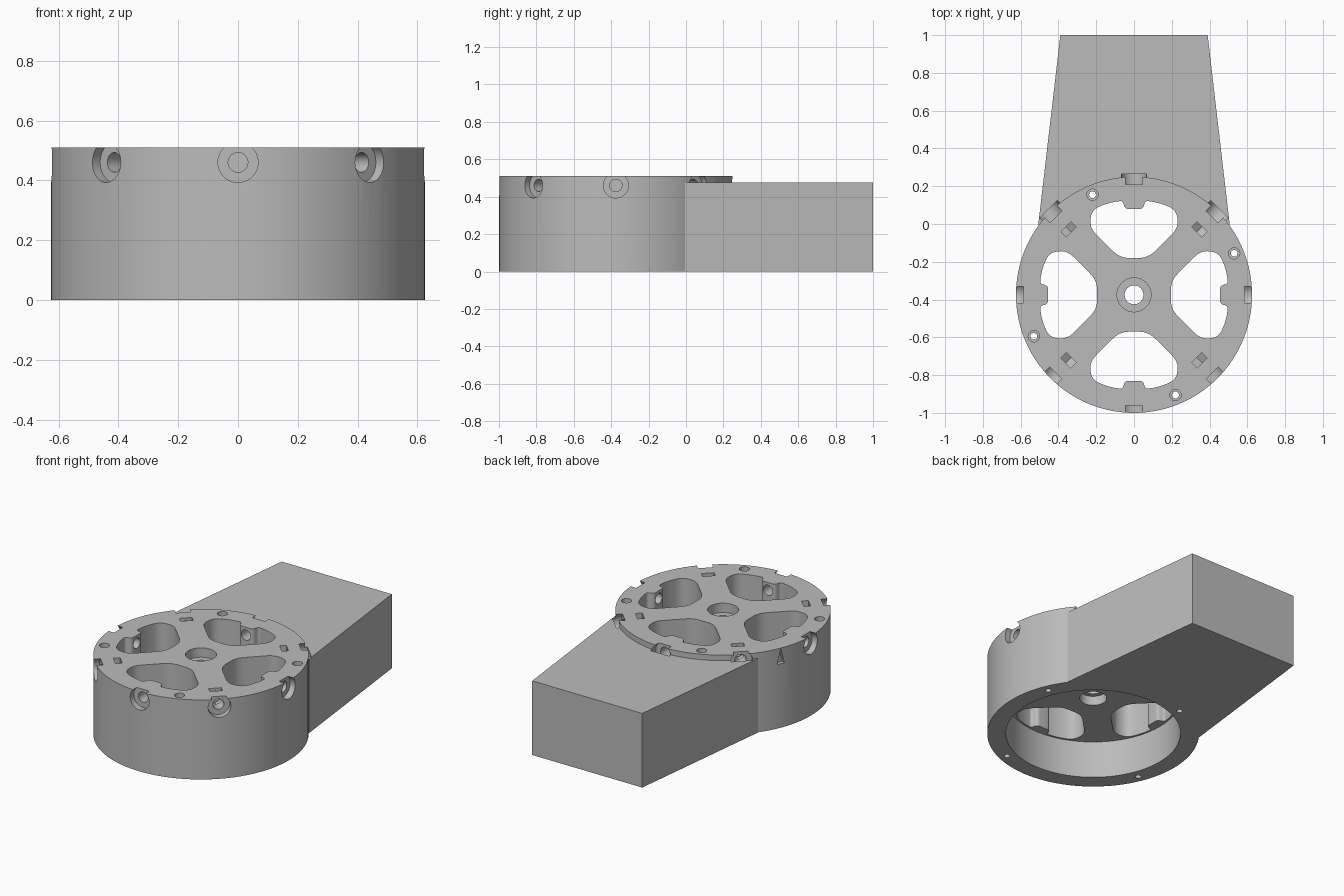
import bpy, bmesh
from math import sin, cos, pi, radians
from mathutils import Matrix, Vector

cube = bpy.data.objects.get("Cube")
if cube:
    bpy.data.objects.remove(cube, do_unlink=True)

HUB = Matrix.Translation((0, -0.375, 0))
R, TOP, WEB, ARM_TOP = 0.625, 0.51, 0.24, 0.475
BOLT_Z = 0.46


def circle(r, n=48):
    return [(r * cos(2 * pi * i / n), r * sin(2 * pi * i / n)) for i in range(n)]


def rounded(corners, steps=6):
    """Round each (x, y, reach) corner of a closed outline."""
    out = []
    for i, (x, y, reach) in enumerate(corners):
        p = Vector((x, y))
        if reach == 0:
            out.append((x, y))
            continue
        a = Vector(corners[i - 1][:2]) - p
        b = Vector(corners[(i + 1) % len(corners)][:2]) - p
        a, b = p + a.normalized() * reach, p + b.normalized() * reach
        for k in range(steps + 1):
            t = k / steps
            out.append(tuple(a * (1 - t) ** 2 + p * 2 * t * (1 - t) + b * t * t))
    return out


def prism(name, outline, z0, z1, matrix=HUB):
    """Closed prism with outward faces, whichever way the outline runs."""
    area = sum(outline[i - 1][0] * y - x * outline[i - 1][1] for i, (x, y) in enumerate(outline))
    if area < 0:
        outline = outline[::-1]
    n = len(outline)
    verts = [matrix @ Vector((x, y, z)) for z in (z0, z1) for x, y in outline]
    faces = [tuple(reversed(range(n))), tuple(range(n, 2 * n))]
    faces += [(i, (i + 1) % n, n + (i + 1) % n, n + i) for i in range(n)]
    mesh = bpy.data.meshes.new(name)
    mesh.from_pydata(verts, [], faces)
    mesh.update()
    ob = bpy.data.objects.new(name, mesh)
    bpy.context.scene.collection.objects.link(ob)
    return ob


def combine(target, tool, operation):
    """Bake one boolean into the target and drop the tool."""
    mod = target.modifiers.new(operation.lower(), 'BOOLEAN')
    mod.operation, mod.object = operation, tool
    for solver in ('EXACT', 'MANIFOLD'):
        mod.solver = solver
        bpy.context.view_layer.update()
        graph = bpy.context.evaluated_depsgraph_get()
        baked = bpy.data.meshes.new_from_object(target.evaluated_get(graph), depsgraph=graph)
        if len(baked.polygons) > 0:
            target.data = baked
            break
    target.modifiers.clear()
    bpy.data.objects.remove(tool, do_unlink=True)


# Drum with the tapered arm merged into it
body = prism("wheel_hub_and_arm", circle(R, 128), 0, TOP)
half = [(0.39, 1.0), (0.507, -0.005), (0.3, -0.15)]
arm = prism("arm", half + [(-x, y) for x, y in reversed(half)], 0, ARM_TOP, Matrix())
combine(body, arm, 'UNION')


def cut(outline, z0, z1, matrix=HUB):
    combine(body, prism("cutter", outline, z0, z1, matrix), 'DIFFERENCE')


def radial(angle):
    """Local z points outward from the hub axis, local x points down."""
    return (HUB @ Matrix.Translation((0, 0, BOLT_Z)) @ Matrix.Rotation(angle, 4, 'Z')
            @ Matrix.Rotation(pi / 2, 4, 'Y'))


# Underside cavity and stepped centre bore
cut(circle(0.515, 96), -0.1, WEB)
cut(circle(0.05), 0.1, 0.6)
cut(circle(0.09), TOP - 0.06, 0.6)
cut(circle(0.08), 0.1, WEB + 0.06)

# Four windows between the spokes, each with a bolt boss on its outer edge
arc = [(0.503 * sin(radians(a)), 0.503 * cos(radians(a)), 0) for a in (12, 15, 18)]
side = [(0.048, 0.455, 0.02), (0.06, 0.498, 0.015)] + arc + [
    (0.225, 0.45, 0.045), (0.235, 0.355, 0.045), (0.075, 0.195, 0.05)]
window = rounded(side + [(-x, y, r) for x, y, r in reversed(side)])
for i in range(4):
    cut(window, WEB - 0.05, 0.6, HUB @ Matrix.Rotation(i * pi / 2, 4, 'Z'))

# Eight counterbored bolt holes through the rim
for i in range(8):
    m = radial(i * pi / 4)
    cut(circle(0.033, 32), 0.43, 0.64, m)
    cut(circle(0.067, 40), 0.585, 0.64, m)

# Nut slots with pointed floors in the spokes
slot = [(0.043, 0), (0.0215, 0.0375), (-0.1, 0.0375), (-0.1, -0.0375), (0.0215, -0.0375)]
for i in range(4):
    cut(slot, 0.47, 0.51, radial(pi / 4 + i * pi / 2))

# Vertical screw holes in the rim
for i in range(4):
    m = HUB @ Matrix.Rotation(radians(22.5 + 90 * i), 4, 'Z') @ Matrix.Translation((0.574, 0, 0))
    cut(circle(0.018, 20), -0.1, 0.6, m)
    cut(circle(0.03, 24), TOP - 0.06, 0.6, m)

# Small triangular index mark on the side
cut([(-0.048, 0), (0.05, 0.025), (0.05, -0.025)], 0.6, 0.64, radial(radians(157.5)))

# Single plain colour
mat = bpy.data.materials.new("plain grey")
mat.use_nodes = True
grey = (0.5, 0.5, 0.5, 1)
mat.diffuse_color = grey
mat.node_tree.nodes["Principled BSDF"].inputs["Base Color"].default_value = grey
body.data.materials.clear()
body.data.materials.append(mat)

# Smooth walls with sharp rims
bpy.ops.object.select_all(action='DESELECT')
body.select_set(True)
bpy.context.view_layer.objects.active = body
bpy.ops.object.shade_smooth_by_angle(angle=radians(30))
